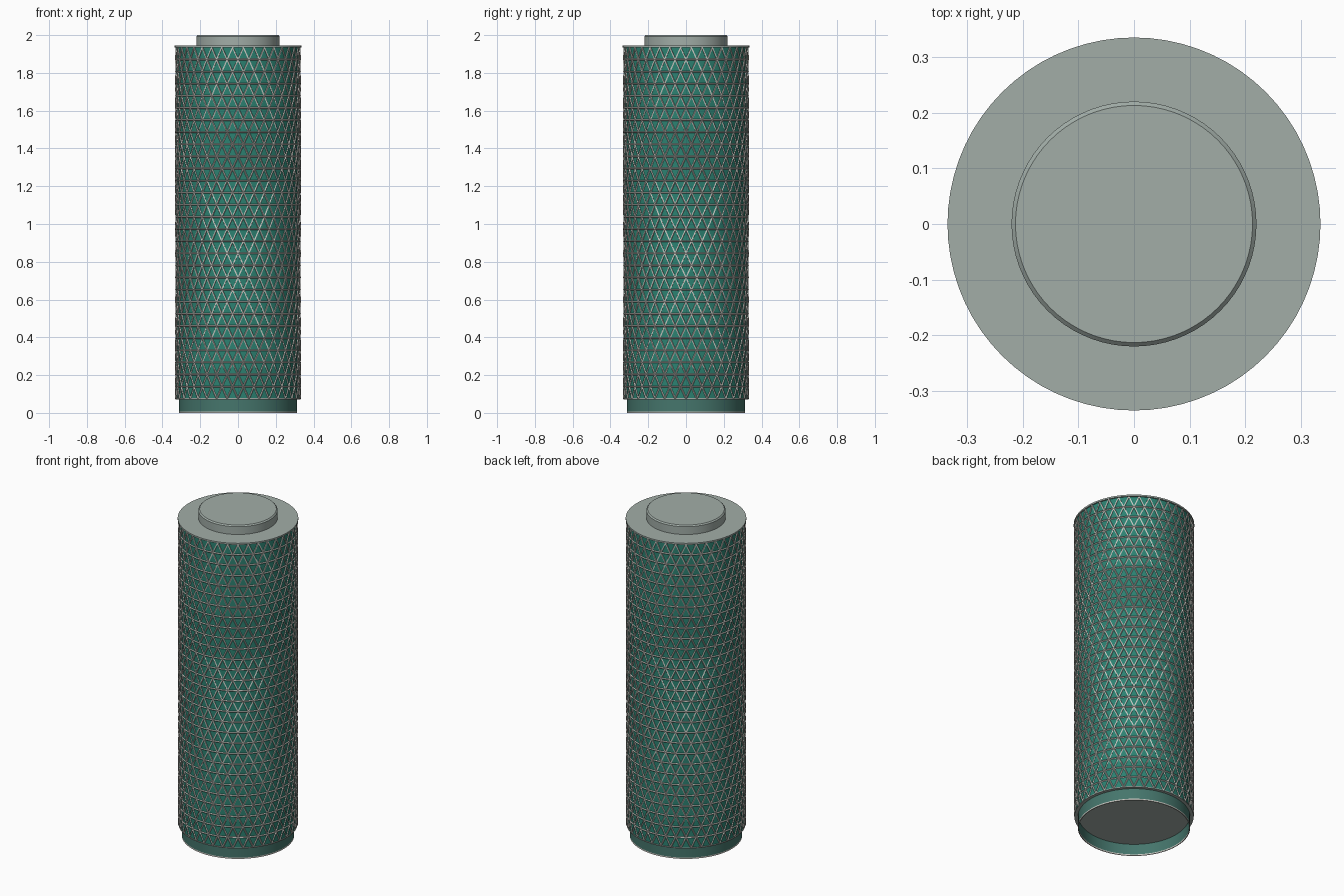
import bpy
import math

cube = bpy.data.objects.get("Cube")
if cube:
    bpy.data.objects.remove(cube, do_unlink=True)


def material(name, colour):
    m = bpy.data.materials.new(name)
    m.use_nodes = True
    rgba = (*colour, 1.0)
    m.diffuse_color = rgba
    m.node_tree.nodes["Principled BSDF"].inputs["Base Color"].default_value = rgba
    return m


GLASS = material("teal glass", (0.025, 0.22, 0.165))
LOBBY = material("dull teal glass", (0.06, 0.18, 0.15))
ROOF = material("grey green roof", (0.36, 0.42, 0.39))
FRAME = material("pale frame", (0.58, 0.58, 0.54))

SIDES = 72


def lathe(name, profile, mat, closed=False):
    """Spin an (r, z) profile around the z axis; r = 0 ends become caps."""
    verts, rings, faces = [], [], []
    for r, z in profile:
        start = len(verts)
        if r == 0:
            verts.append((0, 0, z))
            rings.append([start] * SIDES)
            continue
        for i in range(SIDES):
            a = math.tau * i / SIDES
            verts.append((r * math.cos(a), r * math.sin(a), z))
        rings.append(list(range(start, start + SIDES)))
    pairs = list(zip(rings, rings[1:]))
    if closed:
        pairs.append((rings[-1], rings[0]))
    for low, high in pairs:
        for i in range(SIDES):
            j = (i + 1) % SIDES
            face = dict.fromkeys((low[i], low[j], high[j], high[i]))
            faces.append(list(face))
    mesh = bpy.data.meshes.new(name)
    mesh.from_pydata(verts, [], faces)
    mesh.materials.append(mat)
    obj = bpy.data.objects.new(name, mesh)
    bpy.context.collection.objects.link(obj)
    bpy.ops.object.select_all(action="DESELECT")
    obj.select_set(True)
    bpy.context.view_layer.objects.active = obj
    bpy.ops.object.shade_smooth_by_angle(angle=math.radians(30))
    return obj


def disc(name, r, z0, z1, mat, bevel=0.0):
    profile = [(0, z0), (r, z0), (r, z1 - bevel)]
    if bevel:
        profile.append((r - bevel, z1))
    else:
        profile[-1] = (r, z1)
    return lathe(name, profile + [(0, z1)], mat)


def tube(name, outer, inner, z0, z1, mat):
    return lathe(name, [(outer, z0), (outer, z1), (inner, z1), (inner, z0)], mat, True)


BOTTOM, TOP = 0.075, 1.935

# Recessed ground floor, open underneath, with a pale foot rim
tube("ground_floor_wall", 0.312, 0.307, 0.008, BOTTOM, LOBBY)
tube("foot_rim", 0.312, 0.307, 0.0, 0.008, FRAME)
disc("underside_slab", 0.331, BOTTOM - 0.003, BOTTOM + 0.003, ROOF)

# Glass shaft, roof slab and rooftop cap
tube("glass_shaft", 0.327, 0.315, BOTTOM + 0.003, TOP, GLASS)
disc("roof_slab", 0.335, TOP, 1.945, ROOF)
disc("roof_cap", 0.22, 1.945, 2.0, ROOF, 0.007)

# Triangular lattice: rings plus helical struts in both directions
ROWS, COLUMNS, RADIUS = 29, 36, 0.329
STEP = math.tau / COLUMNS
curve = bpy.data.curves.new("lattice", "CURVE")
curve.dimensions = "3D"
curve.bevel_depth = 0.0045
curve.bevel_resolution = 0


def strut(points, cyclic=False):
    spline = curve.splines.new("POLY")
    spline.points.add(len(points) - 1)
    for p, (a, z) in zip(spline.points, points):
        p.co = (RADIUS * math.cos(a), RADIUS * math.sin(a), z, 1)
    spline.use_cyclic_u = cyclic


levels = [BOTTOM + (TOP - BOTTOM) * k / ROWS for k in range(ROWS + 1)]
for z in levels[1:-1]:
    strut([(STEP * i / 2, z) for i in range(2 * COLUMNS)], True)
for column in range(COLUMNS):
    for turn in (-0.5, 0.5):
        strut([(STEP * (column + turn * k), z) for k, z in enumerate(levels)])

curve.materials.append(FRAME)
lattice = bpy.data.objects.new("lattice", curve)
bpy.context.collection.objects.link(lattice)
bpy.ops.object.select_all(action="DESELECT")
lattice.select_set(True)
bpy.context.view_layer.objects.active = lattice
bpy.ops.object.convert(target="MESH")
bpy.ops.object.shade_flat()
